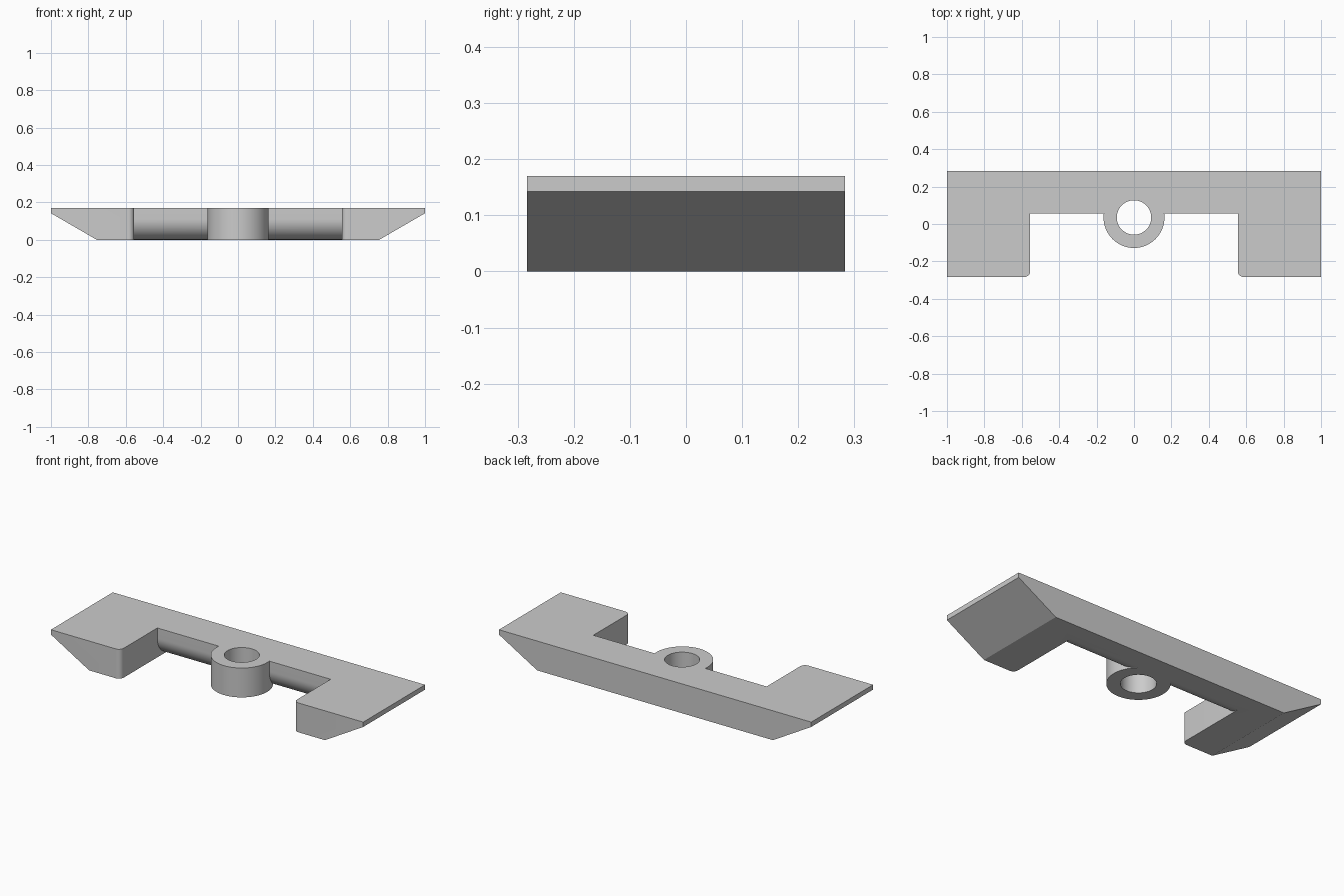
import bpy, bmesh, math
from mathutils import Vector

if "Cube" in bpy.data.objects:
    bpy.data.objects.remove(bpy.data.objects["Cube"], do_unlink=True)

HALF_DEPTH, HEIGHT = 0.283, 0.17
ARM_X, SPINE_Y, FILLET = 0.555, 0.055, 0.11
BOSS_Y = 0.035

grey = bpy.data.materials.new("plain grey")
grey.use_nodes = True
grey.diffuse_color = (0.6, 0.6, 0.6, 1)
grey.node_tree.nodes["Principled BSDF"].inputs["Base Color"].default_value = grey.diffuse_color


def prism(name, points, sweep):
    """Extrude a closed outline of 3D points along a vector."""
    bm = bmesh.new()
    face = bm.faces.new([bm.verts.new(p) for p in points])
    moved = bmesh.ops.extrude_face_region(bm, geom=[face])["geom"]
    verts = [g for g in moved if isinstance(g, bmesh.types.BMVert)]
    bmesh.ops.translate(bm, verts=verts, vec=Vector(sweep))
    bmesh.ops.recalc_face_normals(bm, faces=bm.faces)
    mesh = bpy.data.meshes.new(name)
    bm.to_mesh(mesh)
    bm.free()
    mesh.materials.append(grey)
    obj = bpy.data.objects.new(name, mesh)
    bpy.context.collection.objects.link(obj)
    return obj


def cylinder(name, radius, low, high, sides=64):
    ring = [(radius * math.cos(math.tau * i / sides),
             BOSS_Y + radius * math.sin(math.tau * i / sides), low) for i in range(sides)]
    return prism(name, ring, (0, 0, high - low))


def combine(target, tool, operation):
    """Apply a boolean and discard the tool."""
    tool.hide_render = True
    mod = target.modifiers.new(operation, "BOOLEAN")
    mod.operation, mod.solver, mod.object = operation, "EXACT", tool
    bpy.context.view_layer.objects.active = target
    bpy.ops.object.modifier_apply(modifier=mod.name)
    bpy.data.objects.remove(tool, do_unlink=True)


# Main body: wide bar with sloped undersides at both ends
half = [(0.755, 0), (1, 0.142), (1, HEIGHT)]
outline = half + [(-x, z) for x, z in reversed(half)]
body = prism("bracket_body", [(x, -HALF_DEPTH, z) for x, z in outline], (0, 2 * HALF_DEPTH, 0))

# Front notch, leaving a spine whose lower front edge is rounded
arc = []
for i in range(17):
    a = math.pi / 2 * i / 16
    arc.append((SPINE_Y + FILLET * (1 - math.cos(a)), FILLET * (1 - math.sin(a))))
notch = [(-0.5, 0.3), (SPINE_Y, 0.3)] + arc + [(SPINE_Y + FILLET, -0.1), (-0.5, -0.1)]
combine(body, prism("notch_cutter", [(-ARM_X, y, z) for y, z in notch], (2 * ARM_X, 0, 0)),
        "DIFFERENCE")

# Rounded inner front corners of the arms
bm = bmesh.new()
bm.from_mesh(body.data)
corners = [e for e in bm.edges
           if all(abs(abs(v.co.x) - ARM_X) < 0.001 and abs(v.co.y + HALF_DEPTH) < 0.001
                  for v in e.verts)]
bmesh.ops.bevel(bm, geom=corners, offset=0.03, segments=8, profile=0.5, affect="EDGES")
bm.to_mesh(body.data)
bm.free()

# Round boss on the spine with a through hole
combine(body, cylinder("boss", 0.163, 0, HEIGHT), "UNION")
combine(body, cylinder("hole_cutter", 0.092, -0.1, 0.3), "DIFFERENCE")

bpy.ops.object.select_all(action="DESELECT")
body.select_set(True)
bpy.context.view_layer.objects.active = body
bpy.ops.object.shade_smooth_by_angle(angle=math.radians(25))
